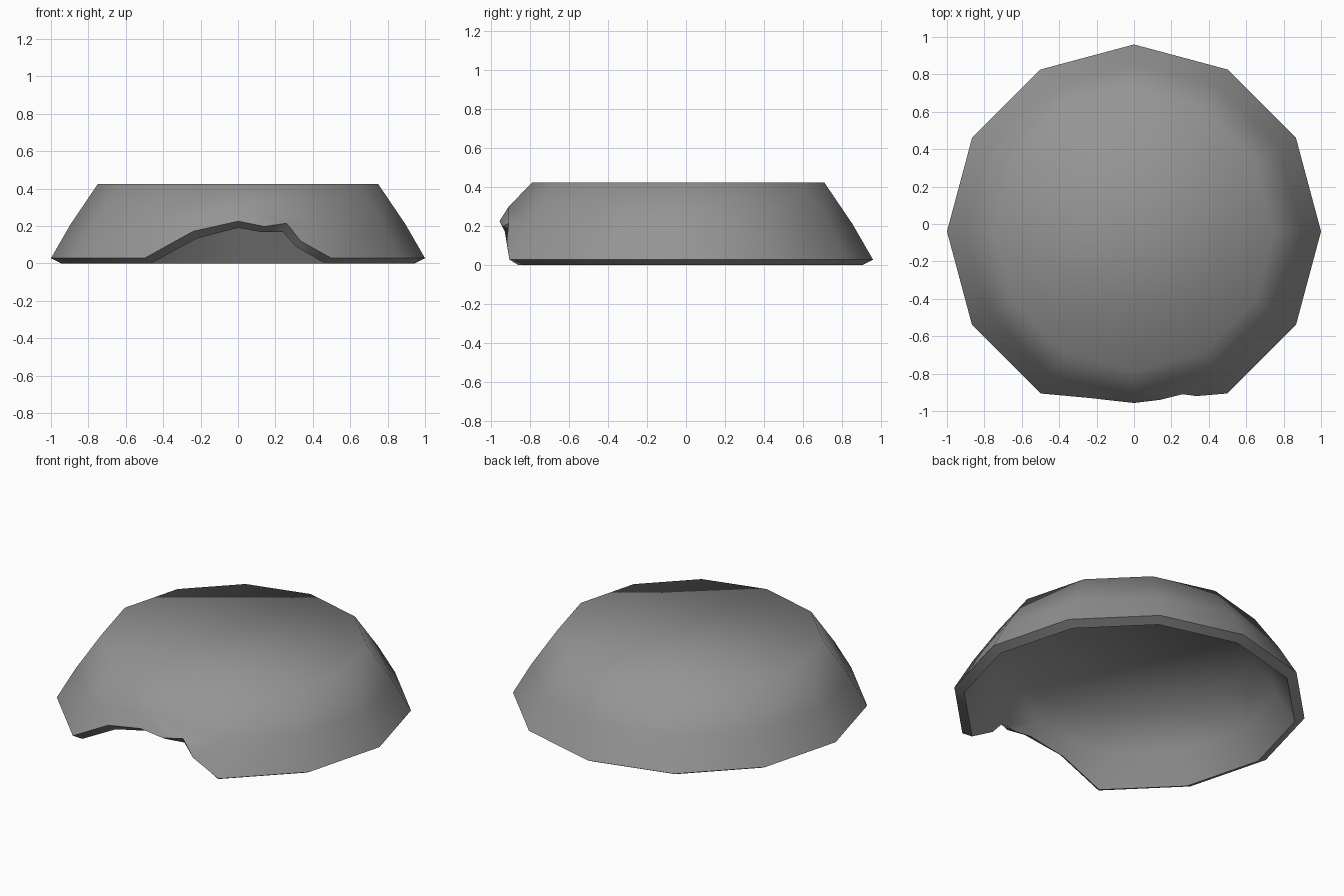
import bpy
import bmesh
from math import sin, cos, pi, radians

cube = bpy.data.objects.get("Cube")
if cube:
    bpy.data.objects.remove(cube, do_unlink=True)

SIDES = 12
CENTRE_Y = -0.04
FRONT = 9  # column index that points to -y

grey = bpy.data.materials.new("plain grey")
grey.use_nodes = True
colour = (0.3, 0.3, 0.3, 1)
grey.diffuse_color = colour
grey.node_tree.nodes["Principled BSDF"].inputs["Base Color"].default_value = colour

bm = bmesh.new()


def ring(radius, z):
    return [bm.verts.new((radius * cos(2 * pi * i / SIDES),
                          CENTRE_Y + radius * sin(2 * pi * i / SIDES), z))
            for i in range(SIDES)]


# Twelve-sided shell: rim, waist and flat top
rim = ring(1.0, 0.028)
waist = ring(0.895, 0.21)
top = ring(0.75, 0.424)
waist[FRONT].co = (0, -0.91, 0.3)

for i in range(SIDES):
    j = (i + 1) % SIDES
    bm.faces.new((waist[i], waist[j], top[j], top[i]))
    if FRONT not in (i, j):
        bm.faces.new((rim[i], rim[j], waist[j], waist[i]))
bm.faces.new(top)

# Broken front edge: a ragged arch replaces the front rim corner
bm.verts.remove(rim[FRONT])
arch = [bm.verts.new(p) for p in (
    (-0.24, -0.93, 0.172), (0, -0.957, 0.226), (0.14, -0.94, 0.198),
    (0.26, -0.91, 0.215), (0.335, -0.92, 0.12))]
left, mid, right = waist[FRONT - 1], waist[FRONT], waist[FRONT + 1]
chain = [rim[FRONT - 1]] + arch + [rim[FRONT + 1]]
anchors = [left, mid, mid, mid, right, right]
for a, b, anchor in zip(chain, chain[1:], anchors):
    bm.faces.new((a, b, anchor))
bm.faces.new((left, arch[0], mid))
bm.faces.new((mid, arch[3], right))
bmesh.ops.recalc_face_normals(bm, faces=bm.faces[:])
if max(bm.faces, key=lambda f: f.calc_center_median().z).normal.z < 0:
    bmesh.ops.reverse_faces(bm, faces=bm.faces[:])

mesh = bpy.data.meshes.new("shell_fragment")
bm.to_mesh(mesh)
bm.free()
mesh.materials.append(grey)
shell = bpy.data.objects.new("shell_fragment", mesh)
bpy.context.collection.objects.link(shell)

# Wall thickness, grown inwards
bpy.ops.object.select_all(action="DESELECT")
shell.select_set(True)
bpy.context.view_layer.objects.active = shell
solid = shell.modifiers.new("wall thickness", "SOLIDIFY")
solid.thickness = 0.065
solid.offset = -1
bpy.ops.object.modifier_apply(modifier=solid.name)

# Rounded shading with a crisp rim; rest the rim on the ground
lowest = min(v.co.z for v in shell.data.vertices)
for v in shell.data.vertices:
    if v.co.z < 0.012:
        v.co.z -= lowest
bpy.ops.object.shade_smooth_by_angle(angle=radians(70))
